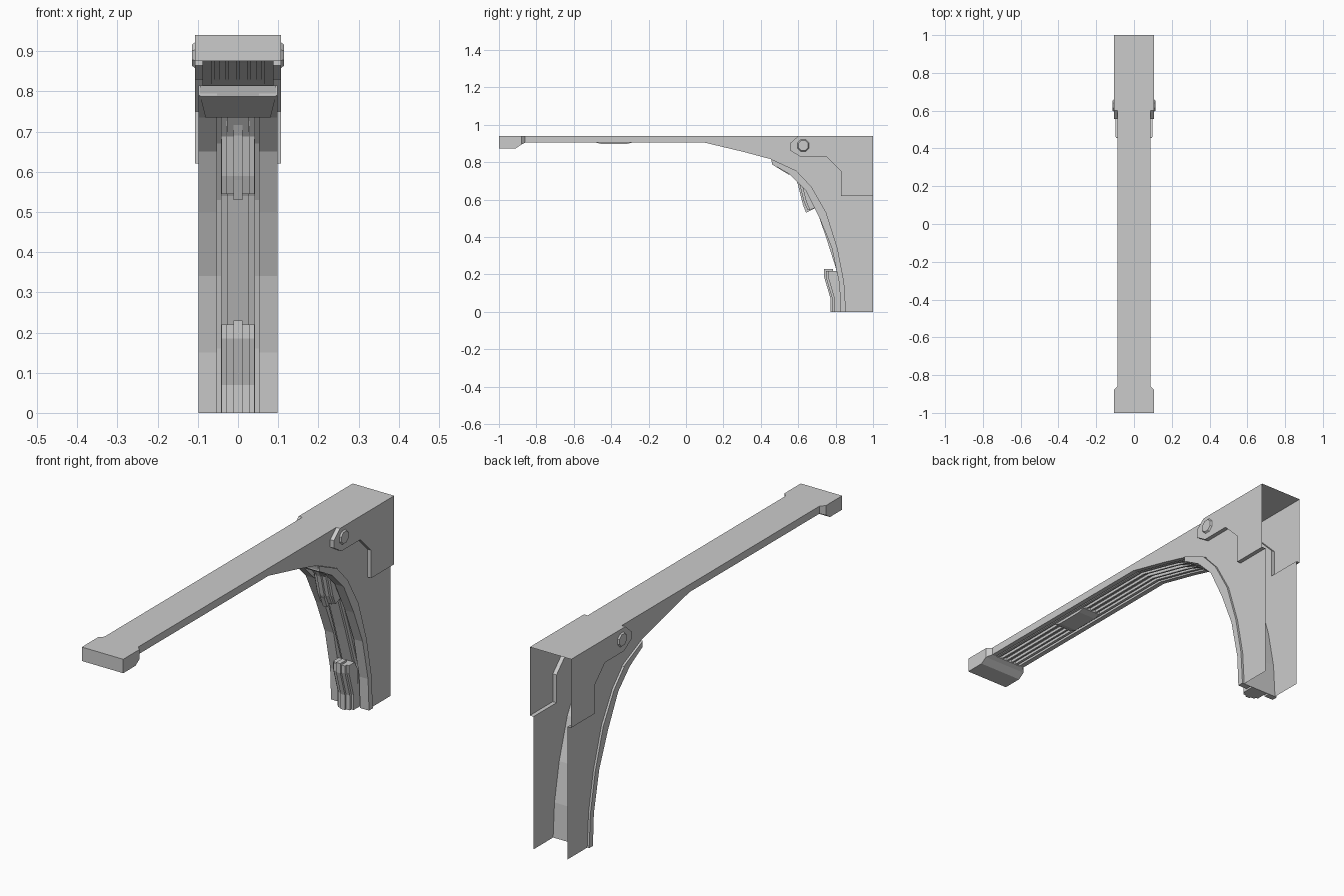
import bpy, bmesh, math

if "Cube" in bpy.data.objects:
    bpy.data.objects.remove(bpy.data.objects["Cube"])

TOP = 0.94
W = 0.088      # half width of beam and leg walls
WP = 0.107     # half width of corner plates and end block


def make(name, verts, faces):
    me = bpy.data.meshes.new(name)
    me.from_pydata(verts, [], faces)
    bm = bmesh.new()
    bm.from_mesh(me)
    bmesh.ops.triangulate(bm, faces=[f for f in bm.faces if len(f.verts) > 4])
    bmesh.ops.recalc_face_normals(bm, faces=bm.faces)
    bm.to_mesh(me)
    bm.free()
    ob = bpy.data.objects.new(name, me)
    bpy.context.collection.objects.link(ob)
    return ob


def prism(name, prof, x0, x1, inset=1.0):
    """Extrude a (y, z) profile from x0 to x1; inset scales the x1 cap about its centre."""
    n = len(prof)
    cy = sum(p[0] for p in prof) / n
    cz = sum(p[1] for p in prof) / n
    v = [(x0, y, z) for y, z in prof]
    v += [(x1, cy + (y - cy) * inset, cz + (z - cz) * inset) for y, z in prof]
    f = [tuple(range(n)), tuple(range(n, 2 * n))]
    f += [(i, (i + 1) % n, n + (i + 1) % n, n + i) for i in range(n)]
    return make(name, v, f)


def sheet(name, path, x0, x1):
    """Sweep a (y, z) path across x as a thin skin."""
    n = len(path)
    v = [(x0, y, z) for y, z in path] + [(x1, y, z) for y, z in path]
    return make(name, v, [(i, i + 1, n + i + 1, n + i) for i in range(n - 1)])


def shift(path, dy, dz):
    return [(y + dy, z + dz) for y, z in path]


# Key side-view curves
under = [(-0.87, 0.905), (0.1, 0.905), (0.31, 0.855)]
arch = [(0.46, 0.815), (0.59, 0.755), (0.67, 0.67), (0.75, 0.53),
        (0.81, 0.34), (0.845, 0.16), (0.855, 0)]
lip = [(0.46, 0.79), (0.555, 0.735), (0.64, 0.65), (0.715, 0.5),
       (0.78, 0.34), (0.82, 0.15), (0.827, 0)]
plate_edge = [(1, 0.62), (0.83, 0.62), (0.83, 0.75), (0.75, 0.83),
              (0.61, 0.83), (0.555, 0.865), (0.555, 0.9), (0.6, TOP)]

for s, side in ((1, "right"), (-1, "left")):
    # Thin side wall around the raised corner plate
    wall = [(1, 0)] + plate_edge + [(-0.87, TOP)] + under + arch
    make("side_wall_" + side, [(s * W, y, z) for y, z in wall], [tuple(range(len(wall)))])
    # Raised corner plate, with its stepped rim
    plate = plate_edge + [(1, TOP)]
    make("corner_plate_" + side, [(s * WP, y, z) for y, z in plate], [tuple(range(len(plate)))])
    n = len(plate_edge)
    make("corner_plate_rim_" + side,
         [(s * x, y, z) for x in (W, WP) for y, z in plate_edge],
         [(i, i + 1, n + i + 1, n + i) for i in range(n - 1)])
    # Bolt head
    bolt = [(0.627 + 0.036 * math.cos(math.tau * (i + .5) / 8),
             0.89 + 0.036 * math.sin(math.tau * (i + .5) / 8)) for i in range(8)]
    prism("bolt_" + side, bolt, s * (WP - 0.002), s * 0.114, 0.8)
    # Flange along the arch
    prism("arch_flange_" + side, arch + lip[::-1], s * 0.052, s * 0.098)
    # Lip under the beam
    path = under + arch[:1]
    prism("beam_lip_" + side, path + shift(path, 0, 0.016)[::-1], s * 0.066, s * W)

# Top skin, wider over the corner plates
half = [(W, -0.87), (W, 0.6), (WP, 0.6), (WP, 1)]
outline = half + [(-x, y) for x, y in half[::-1]]
make("top_skin", [(x, y, TOP) for x, y in outline], [tuple(range(8))])

# End block, tapering in to the beam
block = prism("end_block", [(-1, TOP), (-1, 0.875), (-0.91, 0.875), (-0.88, 0.895),
                            (-0.86, 0.905), (-0.86, TOP), (-0.88, TOP)], -WP, WP)
for v in block.data.vertices:
    if v.co.y > -0.87:
        v.co.x *= W / WP

# Recessed web under the beam and behind the arch
sheet("web", shift(under, 0, 0.015) + arch, -W, W)

# Ribs running along the beam underside
for i, (x, w) in enumerate(((-0.052, 0.006), (-0.027, 0.004), (0, 0.004),
                            (0.027, 0.004), (0.052, 0.006))):
    path = under + arch[:1]
    prism("beam_rib_%d" % i, shift(path, 0, 0.003) + shift(path, 0, 0.016)[::-1], x - w, x + w)
prism("beam_pad", [(-0.48, 0.905), (-0.45, 0.897), (-0.32, 0.897), (-0.29, 0.905),
                   (-0.29, 0.918), (-0.48, 0.918)], -0.045, 0.045)

# Cross piece at the head of the arch
cross = prism("arch_head", [(0.455, 0.815), (0.462, 0.787), (0.548, 0.735),
                            (0.58, 0.735), (0.6, 0.75)], -0.094, 0.094)
for v in cross.data.vertices:
    if v.co.z < 0.74:
        v.co.x *= 0.86

# Central spine with stepped sides
spine = [(0.56, 0.745), (0.62, 0.67), (0.70, 0.54), (0.75, 0.395), (0.812, 0.2), (0.815, 0)]
back = [(0.855, 0), (0.845, 0.16), (0.81, 0.34), (0.75, 0.53), (0.67, 0.67), (0.6, 0.75)]
prism("spine", spine + back, -0.027, 0.027)
prism("spine_base", shift(spine, 0.012, 0) + back, -0.042, 0.042)

# Pads on the spine, each with a prouder middle rib
pads = {
    "lower_pad": [(0.748, 0.22), (0.748, 0.185), (0.782, 0.07), (0.782, 0),
                  (0.83, 0), (0.83, 0.15), (0.79, 0.22)],
    "upper_pad": [(0.585, 0.73), (0.605, 0.69), (0.63, 0.59), (0.65, 0.545),
                  (0.70, 0.565), (0.66, 0.66), (0.6, 0.735)],
}
for name, prof in pads.items():
    prism(name, prof, -0.03, 0.03)
    prism(name + "_base", shift(prof, 0.012, 0), -0.041, 0.041)
    prism(name + "_rib", shift(prof[:4], -0.009, 0) + prof[4:], -0.011, 0.011)
prism("upper_pad_tip", [(0.622, 0.58), (0.642, 0.53), (0.70, 0.56)], -0.011, 0.011)
prism("lower_pad_tip", [(0.739, 0.23), (0.739, 0.2), (0.79, 0.2), (0.785, 0.23)], -0.011, 0.011)
